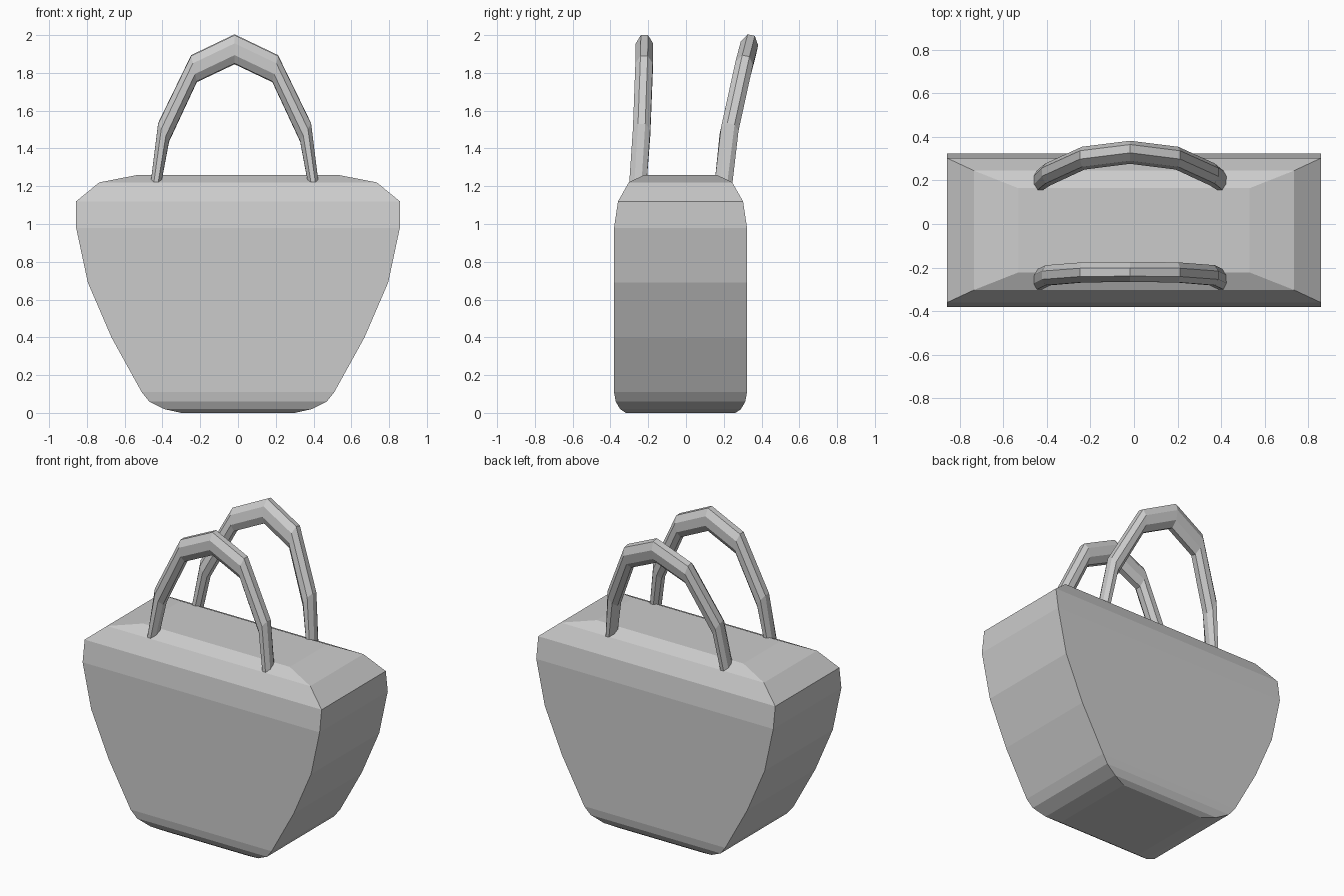
import bpy, bmesh, math
from mathutils import Vector

if "Cube" in bpy.data.objects:
    bpy.data.objects.remove(bpy.data.objects["Cube"])


def loft(name, rings):
    """Skin a stack of equal-sized rings and cap both ends."""
    bm = bmesh.new()
    loops = [[bm.verts.new(p) for p in ring] for ring in rings]
    n = len(loops[0])
    for a, b in zip(loops, loops[1:]):
        for i in range(n):
            j = (i + 1) % n
            bm.faces.new((a[i], a[j], b[j], b[i]))
    bm.faces.new(loops[0])
    bm.faces.new(loops[-1])
    bmesh.ops.recalc_face_normals(bm, faces=bm.faces)
    mesh = bpy.data.meshes.new(name)
    bm.to_mesh(mesh)
    bm.free()
    obj = bpy.data.objects.new(name, mesh)
    bpy.context.collection.objects.link(obj)
    return obj


# Bag body: z, half width, half depth
profile = [(0.0, 0.30, 0.29), (0.02, 0.39, 0.32), (0.06, 0.47, 0.343),
           (0.11, 0.51, 0.352), (0.40, 0.67, 0.352), (0.69, 0.795, 0.352),
           (0.98, 0.857, 0.352), (1.12, 0.857, 0.331), (1.22, 0.735, 0.274),
           (1.26, 0.53, 0.193)]
Y_MID = -0.029
loft("bag_body", [[(sx * w, Y_MID + sy * d, z)
                   for sx, sy in ((-1, -1), (1, -1), (1, 1), (-1, 1))]
                  for z, w, d in profile])

# Handle arch, one half: outer x, z and inner x, z
arch = [(0.445, 1.21, 0.39, 1.21), (0.405, 1.53, 0.347, 1.44),
        (0.23, 1.89, 0.20, 1.755), (0.0, 2.0, 0.0, 1.85)]
X_MID = -0.018


def handle(name, depths, lean):
    """Octagonal tube along the arch; depths give y at each station."""
    half = list(zip(arch, depths))
    stations = [(-1, s) for s in half] + [(1, s) for s in half[-2::-1]]
    rings = []
    for side, ((xo, zo, xi, zi), y) in stations:
        outer = Vector((X_MID + side * xo, y, zo))
        inner = Vector((X_MID + side * xi, y, zi))
        mid = (outer + inner) / 2
        u = (outer - inner) / 2
        u.y = lean * u.z
        v = Vector((0, 0.046, -lean * 0.046))
        ring = []
        for k in range(8):
            a = math.radians(22.5 + 45 * k)
            r = 1 / math.cos(math.radians(22.5))
            ring.append(mid + u * r * math.cos(a) + v * r * math.sin(a))
        rings.append(ring)
    return loft(name, rings)


handle("front_handle", (-0.255, -0.235, -0.222, -0.22), 0.0)
handle("back_handle", (0.198, 0.228, 0.302, 0.329), 0.22)
